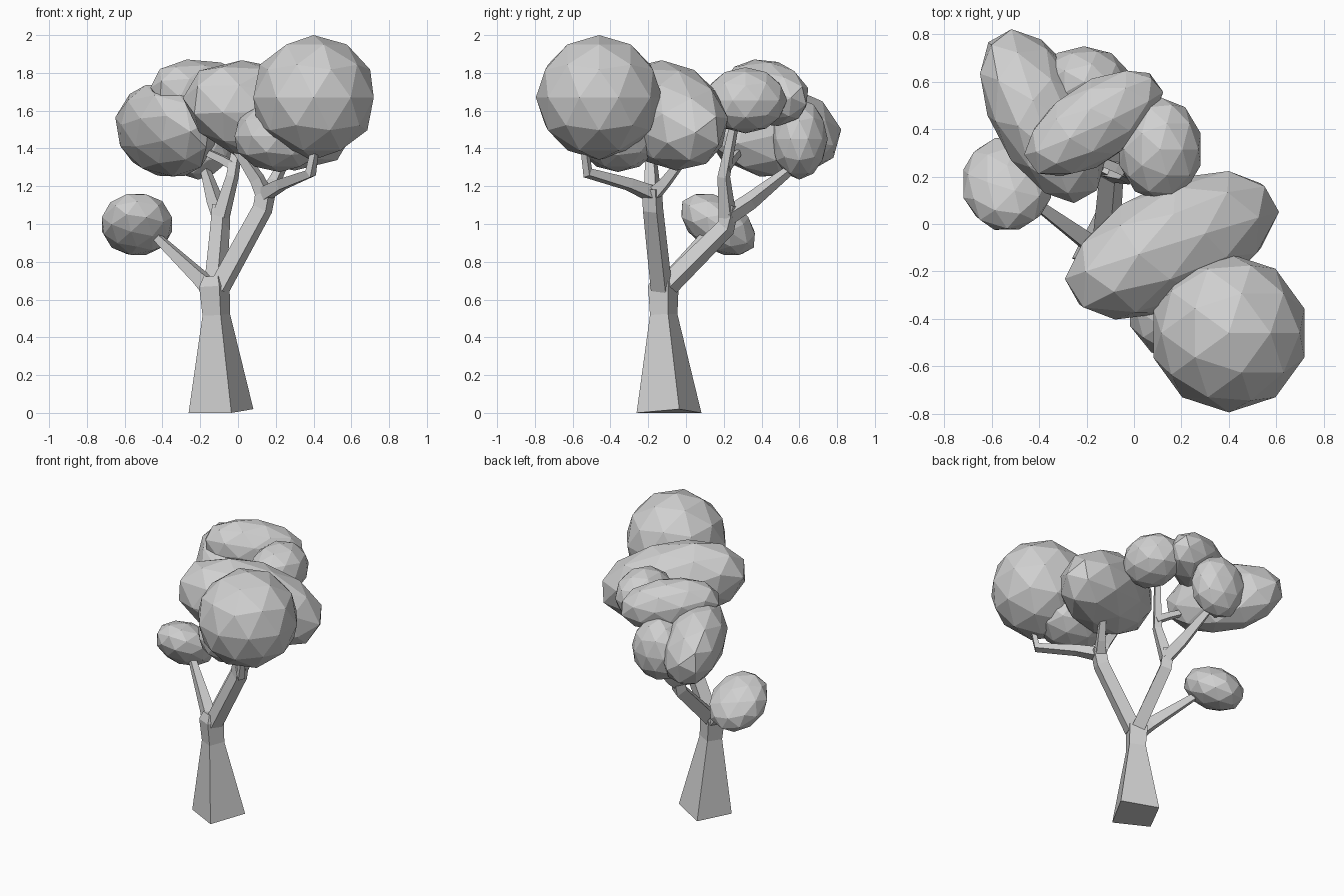
import bpy, bmesh
from math import radians
from mathutils import Vector, Euler

cube = bpy.data.objects.get("Cube")
if cube:
    bpy.data.objects.remove(cube)

grey = bpy.data.materials.new("light_grey")
grey.use_nodes = True
COLOUR = (0.63, 0.63, 0.63, 1)
grey.diffuse_color = COLOUR
grey.node_tree.nodes["Principled BSDF"].inputs["Base Color"].default_value = COLOUR

EDGE = Vector((0.46, 0.89, 0))  # direction of one side of the square trunk


def add_object(name, bm):
    bmesh.ops.recalc_face_normals(bm, faces=bm.faces)
    mesh = bpy.data.meshes.new(name)
    bm.to_mesh(mesh)
    bm.free()
    mesh.materials.append(grey)
    obj = bpy.data.objects.new(name, mesh)
    bpy.context.collection.objects.link(obj)
    return obj


def limb(name, points, widths):
    """Square tapered tube through the points."""
    bm = bmesh.new()
    points = [Vector(p) for p in points]
    rings = []
    for i, (p, w) in enumerate(zip(points, widths)):
        tangent = (points[min(i + 1, len(points) - 1)] - points[max(i - 1, 0)]).normalized()
        u = (EDGE - tangent * EDGE.dot(tangent)).normalized() * w / 2
        v = tangent.cross(u)
        rings.append([bm.verts.new(p + a * u + b * v)
                      for a, b in ((-1, -1), (1, -1), (1, 1), (-1, 1))])
    for lo, hi in zip(rings, rings[1:]):
        for k in range(4):
            n = (k + 1) % 4
            bm.faces.new((lo[k], lo[n], hi[n], hi[k]))
    bm.faces.new(rings[0])
    bm.faces.new(rings[-1])
    return add_object(name, bm)


def foliage(name, centre, radii, yaw=0, pitch=0, roll=0):
    """Faceted ellipsoid clump."""
    bm = bmesh.new()
    bmesh.ops.create_icosphere(bm, subdivisions=2, radius=1)
    obj = add_object(name, bm)
    obj.location = centre
    obj.scale = radii
    obj.rotation_euler = Euler([radians(a) for a in (roll, pitch, yaw)])


# Trunk, with a slightly lifted corner at the foot
trunk = limb("trunk", [(-0.09, -0.09, 0), (-0.115, -0.118, 0.52),
                       (-0.125, -0.12, 0.67), (-0.125, -0.115, 0.72)],
             [0.255, 0.108, 0.12, 0.085])
foot = trunk.data.vertices[:4]
for vert in foot:
    vert.co.z = 0
max(foot, key=lambda v: v.co.x).co.z = 0.02

# Main limbs
limb("left_limb", [(-0.10, -0.13, 0.66), (0.13, -0.175, 1.08), (0.15, -0.18, 1.19)],
     [0.085, 0.08, 0.08])
limb("back_limb", [(-0.12, -0.10, 0.67), (-0.095, 0.21, 0.98), (-0.09, 0.235, 1.10)],
     [0.085, 0.075, 0.07])
limb("right_limb", [(-0.14, -0.11, 0.66), (-0.20, -0.07, 0.715), (-0.46, 0.12, 0.96)],
     [0.09, 0.07, 0.035])

# Upper branches
limb("front_branch", [(0.14, -0.18, 1.16), (0.23, -0.30, 1.21),
                      (0.385, -0.52, 1.27), (0.41, -0.54, 1.42)],
     [0.07, 0.055, 0.045, 0.03])
limb("inner_branch", [(0.14, -0.18, 1.15), (0.10, -0.18, 1.24), (-0.04, -0.19, 1.45)],
     [0.07, 0.06, 0.035])
limb("outer_branch", [(0.14, -0.18, 1.15), (0.19, -0.11, 1.22), (0.26, 0.0, 1.36)],
     [0.07, 0.05, 0.035])
limb("upright_branch", [(-0.09, 0.22, 1.04), (-0.03, 0.20, 1.25), (0.02, 0.26, 1.55)],
     [0.07, 0.05, 0.035])
limb("side_branch", [(-0.01, 0.21, 1.30), (-0.08, 0.24, 1.34), (-0.25, 0.31, 1.42)],
     [0.045, 0.04, 0.03])
limb("rear_branch", [(-0.09, 0.22, 1.04), (-0.12, 0.34, 1.12), (-0.18, 0.58, 1.31)],
     [0.07, 0.065, 0.035])

# Foliage clumps
foliage("front_foliage", (0.40, -0.46, 1.67), (0.335, 0.335, 0.33))
foliage("under_foliage", (0.22, -0.36, 1.465), (0.25, 0.225, 0.19))
foliage("middle_foliage", (0.16, -0.09, 1.575), (0.50, 0.255, 0.275), 26, 15, -25)
foliage("rear_left_foliage", (0.11, 0.315, 1.655), (0.18, 0.22, 0.175))
foliage("rear_top_foliage", (-0.17, 0.425, 1.695), (0.335, 0.17, 0.175), 33, 8, -20)
foliage("rear_right_foliage", (-0.385, 0.455, 1.495), (0.405, 0.20, 0.265), 118, 3, -25)
foliage("rear_low_foliage", (-0.21, 0.60, 1.45), (0.195, 0.15, 0.215))
foliage("small_foliage", (-0.535, 0.17, 0.998), (0.195, 0.225, 0.14), 0, 0, -33)
